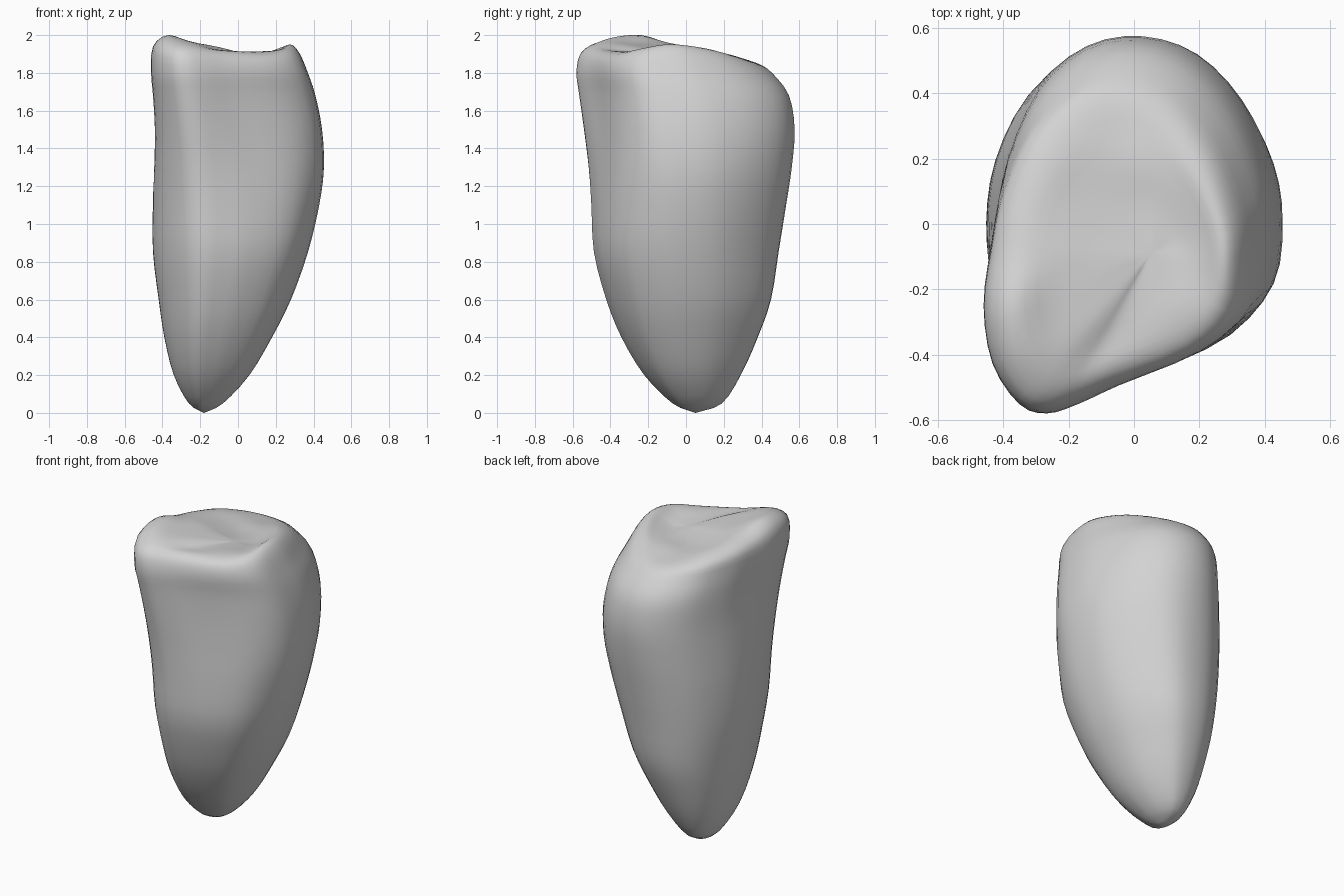
import bpy
import bmesh
from mathutils import Vector

STEPS = 3

# Cross-sections, counter-clockwise from the left side: rounded root, cornered crown
ROOT = [(1, -.02), (.91, .36), (.66, .7), (.36, .93), (.03, 1), (-.38, .95),
        (-.73, .73), (-.94, .37), (-1, 0), (-.95, -.33), (-.82, -.62),
        (-.6, -.89), (-.36, -1), (-.08, -.98), (.26, -.91), (.71, -.71), (.95, -.36)]
CROWN = [(.45, -.02), (.43, .15), (.34, .36), (.2, .51), (.03, .57), (-.14, .54),
         (-.29, .41), (-.385, .2), (-.425, 0), (-.45, -.2), (-.42, -.4),
         (-.33, -.54), (-.24, -.57), (-.14, -.54), (0, -.475), (.27, -.36), (.42, -.22)]

# Wall stations: height, then x range and y range
WALL = [(.05, -.26, -.08, -.07, .19), (.2, -.34, .06, -.22, .29),
        (.4, -.39, .18, -.34, .38), (.6, -.42, .28, -.42, .45),
        (.85, -.45, .37, -.485, .49), (1.1, -.45, .43, -.5, .53),
        (1.3, -.44, .455, -.515, .56), (1.5, -.44, .445, -.54, .575),
        (1.68, -.45, .41, -.565, .545), (1.8, -.46, .37, -.58, .455)]

# Height of the biting rim above each section point
RIM_Z = [1.95, 1.945, 1.92, 1.885, 1.865, 1.88, 1.91, 1.935, 1.96,
         2, 1.99, 1.96, 1.94, 1.925, 1.915, 1.905, 1.925]


def section(blend, box):
    """Mix the two sections and fit the result to an x and y range."""
    def unit(points):
        spans = [(min(c), max(c)) for c in zip(*points)]
        return [[(v - lo) / (hi - lo) for v, (lo, hi) in zip(p, spans)] for p in points]

    mixed = unit([[a + (b - a) * blend for a, b in zip(r, c)]
                  for r, c in zip(unit(ROOT), unit(CROWN))])
    x0, x1, y0, y1 = box
    return [(x0 + u * (x1 - x0), y0 + v * (y1 - y0)) for u, v in mixed]


def smooth_path(points, closed):
    """Run a smooth curve through the points."""
    n = len(points)
    if closed:
        get = lambda i: points[i % n]
    else:
        padded = [2 * points[0] - points[1], *points, 2 * points[-1] - points[-2]]
        get = lambda i: padded[i + 1]
    out = []
    for i in range(n if closed else n - 1):
        a, b, c, d = (get(i + k) for k in (-1, 0, 1, 2))
        for s in range(STEPS):
            t = s / STEPS
            out.append(b + t / 2 * (c - a + t * (2 * a - 5 * b + 4 * c - d
                                                 + t * (3 * (b - c) + d - a))))
    if not closed:
        out.append(points[-1])
    return out


# Root tip and wall rings
count = len(ROOT)
rings = [[Vector((-.18, .05, 0))] * count]
for z, *box in WALL:
    w = min(max((z - .8) / .95, 0), 1)
    w = w * w * (3 - 2 * w)
    rings.append([Vector((x, y, z)) for x, y in section(w, box)])

# Rounded shoulder and uneven rim
shoulder = section(1, (-.45, .325, -.56, .385))
rings.append([Vector((x, y, 1.8 + .7 * (h - 1.8))) for (x, y), h in zip(shoulder, RIM_Z)])
rim = [Vector((x, y, h)) for (x, y), h in zip(section(1, (-.37, .275, -.49, .29)), RIM_Z)]
rings.append(rim)

# Biting basin: inner rings follow the averaged rim height, sunk a little
floor = Vector((.05, -.09, 1.895))
for size, reach, depth in ((.72, 2, .01), (.38, 3, .025)):
    ring = [floor.lerp(p, size) for p in rim]
    for i, q in enumerate(ring):
        near = [RIM_Z[(i + k) % count] for k in range(-reach, reach + 1)]
        q.z = sum(near) / len(near) - depth
    rings.append(ring)
rings.append([floor] * count)

# Skin the smoothed grid
rings = [smooth_path(r, True) for r in rings]
columns = [smooth_path(list(c), False) for c in zip(*rings)]
bm = bmesh.new()
grid = [[bm.verts.new(p) for p in c] for c in columns]
for i, col in enumerate(grid):
    nxt = grid[(i + 1) % len(grid)]
    for j in range(len(col) - 1):
        bm.faces.new((col[j], nxt[j], nxt[j + 1], col[j + 1]))
bmesh.ops.remove_doubles(bm, verts=bm.verts, dist=.0005)
bmesh.ops.recalc_face_normals(bm, faces=bm.faces)
for face in bm.faces:
    face.smooth = True

# Remove only the default cube, then add the tooth
cube = bpy.data.objects.get("Cube")
if cube:
    bpy.data.objects.remove(cube, do_unlink=True)
mesh = bpy.data.meshes.new("tooth")
bm.to_mesh(mesh)
bm.free()
tooth = bpy.data.objects.new("tooth", mesh)
bpy.context.collection.objects.link(tooth)

# Plain enamel colour
grey = (.65, .65, .65, 1)
enamel = bpy.data.materials.new("light grey enamel")
enamel.use_nodes = True
enamel.diffuse_color = grey
for node in enamel.node_tree.nodes:
    if node.type == 'BSDF_PRINCIPLED':
        node.inputs["Base Color"].default_value = grey
mesh.materials.append(enamel)
